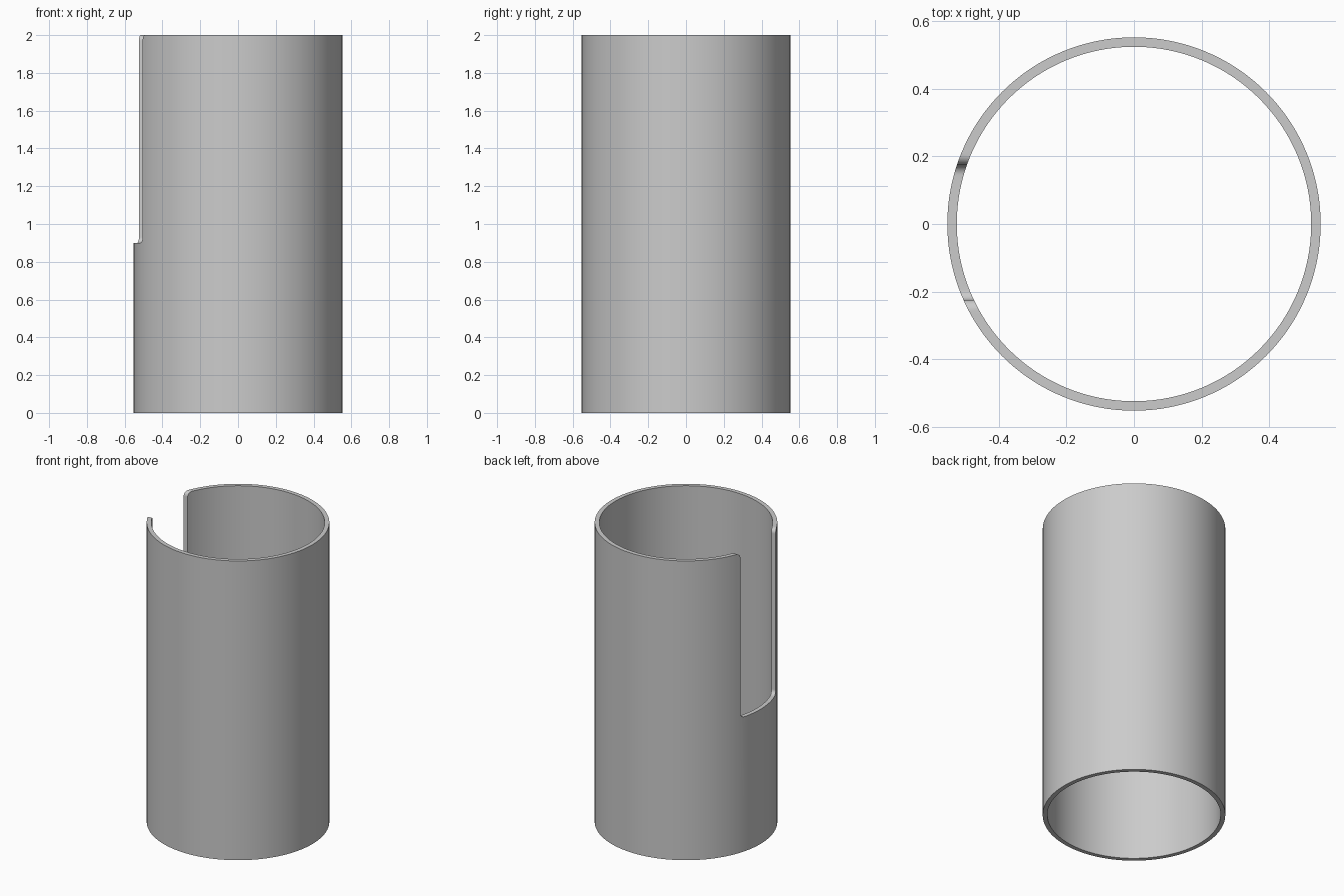
import bpy, bmesh, math
from math import sin, cos, pi

default = bpy.data.objects.get("Cube")
if default:
    bpy.data.objects.remove(default, do_unlink=True)

OUTER, INNER, HEIGHT = 0.553, 0.525, 2.0
SLOT_FLOOR, SLOT_HALF, SLOT_Y, FILLET = 0.9, 0.2, -0.025, 0.03

grey = bpy.data.materials.new("light_grey")
grey.use_nodes = True
grey.diffuse_color = (0.6, 0.6, 0.6, 1)
grey.node_tree.nodes["Principled BSDF"].inputs["Base Color"].default_value = (0.6, 0.6, 0.6, 1)


def make_object(name, bm):
    bmesh.ops.recalc_face_normals(bm, faces=bm.faces)
    mesh = bpy.data.meshes.new(name)
    bm.to_mesh(mesh)
    bm.free()
    mesh.materials.append(grey)
    obj = bpy.data.objects.new(name, mesh)
    bpy.context.collection.objects.link(obj)
    return obj


# Tube: wall section spun about z
bm = bmesh.new()
section = [(INNER, 0), (OUTER, 0), (OUTER, HEIGHT), (INNER, HEIGHT)]
verts = [bm.verts.new((r, 0, z)) for r, z in section]
edges = [bm.edges.new((verts[i - 1], verts[i])) for i in range(4)]
bmesh.ops.spin(bm, geom=verts + edges, cent=(0, 0, 0), axis=(0, 0, 1),
               angle=2 * pi, steps=128, use_merge=True)
bmesh.ops.remove_doubles(bm, verts=bm.verts, dist=1e-5)
tube = make_object("slotted_tube", bm)

# Slot cutter: half outline with flared top and filleted floor, then mirrored
angles = [i / 8 * pi / 2 for i in range(9)]
half = [(SLOT_HALF + FILLET, HEIGHT + 0.2)]
half += [(SLOT_HALF + FILLET * (1 - sin(t)), HEIGHT - FILLET * (1 - cos(t))) for t in angles]
half += [(SLOT_HALF - FILLET * (1 - cos(t)), SLOT_FLOOR + FILLET * (1 - sin(t))) for t in angles]
outline = half + [(-y, z) for y, z in reversed(half)]
bm = bmesh.new()
face = bm.faces.new([bm.verts.new((-0.8, y + SLOT_Y, z)) for y, z in outline])
grown = bmesh.ops.extrude_face_region(bm, geom=[face])
bmesh.ops.translate(bm, vec=(0.6, 0, 0),
                    verts=[v for v in grown["geom"] if isinstance(v, bmesh.types.BMVert)])
cutter = make_object("slot_cutter", bm)
cutter.hide_render = True

# Cut the slot and keep its edges sharp
cut = tube.modifiers.new("slot", 'BOOLEAN')
cut.operation = 'DIFFERENCE'
cut.solver = 'EXACT'
cut.object = cutter
bpy.ops.object.select_all(action='DESELECT')
tube.select_set(True)
bpy.context.view_layer.objects.active = tube
bpy.ops.object.modifier_apply(modifier=cut.name)
bpy.data.objects.remove(cutter, do_unlink=True)
bpy.ops.object.shade_smooth_by_angle(angle=math.radians(30))
